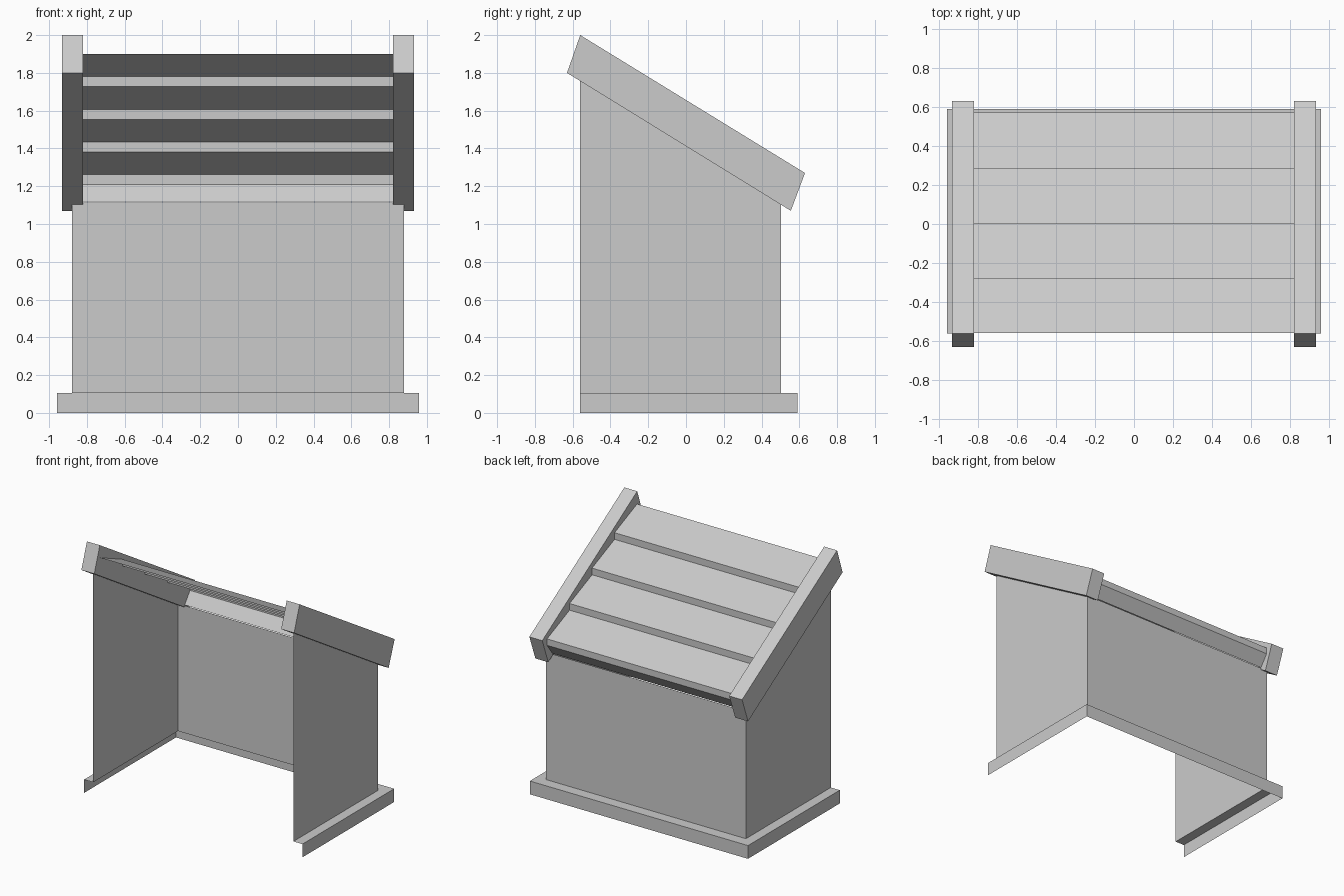
import bpy

if "Cube" in bpy.data.objects:
    bpy.data.objects.remove(bpy.data.objects["Cube"])

FRONT, BACK, HALF = -0.56, 0.503, 0.878      # wall footprint
TRIM_HALF, TRIM_BACK, TRIM_TOP = 0.957, 0.59, 0.105
BEAM_IN, BEAM_OUT = 0.82, 0.933


def make(name, verts, faces):
    mesh = bpy.data.meshes.new(name)
    mesh.from_pydata(verts, [], faces)
    mesh.update()
    obj = bpy.data.objects.new(name, mesh)
    bpy.context.collection.objects.link(obj)
    return obj


def strips(name, rows):
    """Join successive rows of points with quads."""
    n = len(rows[0])
    faces = [(r * n + i, (r + 1) * n + i, (r + 1) * n + i + 1, r * n + i + 1)
             for r in range(len(rows) - 1) for i in range(n - 1)]
    return make(name, [p for row in rows for p in row], faces)


def u_path(half, back, z_front, z_back):
    """Three-sided outline, open at the front."""
    return [(half, FRONT, z_front), (half, back, z_back),
            (-half, back, z_back), (-half, FRONT, z_front)]


# Thin walls on three sides with a sloping top
strips("walls", [u_path(HALF, BACK, 1.76, 1.115),
                 u_path(HALF, BACK, TRIM_TOP, TRIM_TOP)])

# Open L-shaped skirting around the foot of the walls
strips("base_trim", [u_path(HALF, BACK, TRIM_TOP, TRIM_TOP),
                     u_path(TRIM_HALF, TRIM_BACK, TRIM_TOP, TRIM_TOP),
                     u_path(TRIM_HALF, TRIM_BACK, 0, 0)])

# Stepped roof boards, ending in a soffit back to the rear wall
profile = []
for i in range(4):
    y, z = -0.558 + 0.282 * i, 1.90 - 0.173 * i
    profile += [(y, z), (y + 0.282, z - 0.12)]
profile += [(0.57, 1.21), (BACK, 1.12)]
strips("roof_boards", [[(BEAM_IN, y, z) for y, z in profile],
                       [(-BEAM_IN, y, z) for y, z in profile]][::-1])

# Sloping side beams
section = [(-0.63, 1.80), (0.555, 1.07), (0.63, 1.27), (-0.56, 2.0)]
for side, x0, x1 in (("right", BEAM_IN, BEAM_OUT), ("left", -BEAM_OUT, -BEAM_IN)):
    verts = [(x, y, z) for x in (x0, x1) for y, z in section]
    faces = [(3, 2, 1, 0), (4, 5, 6, 7)]
    faces += [(i, (i + 1) % 4, (i + 1) % 4 + 4, i + 4) for i in range(4)]
    make(side + "_roof_beam", verts, faces)
